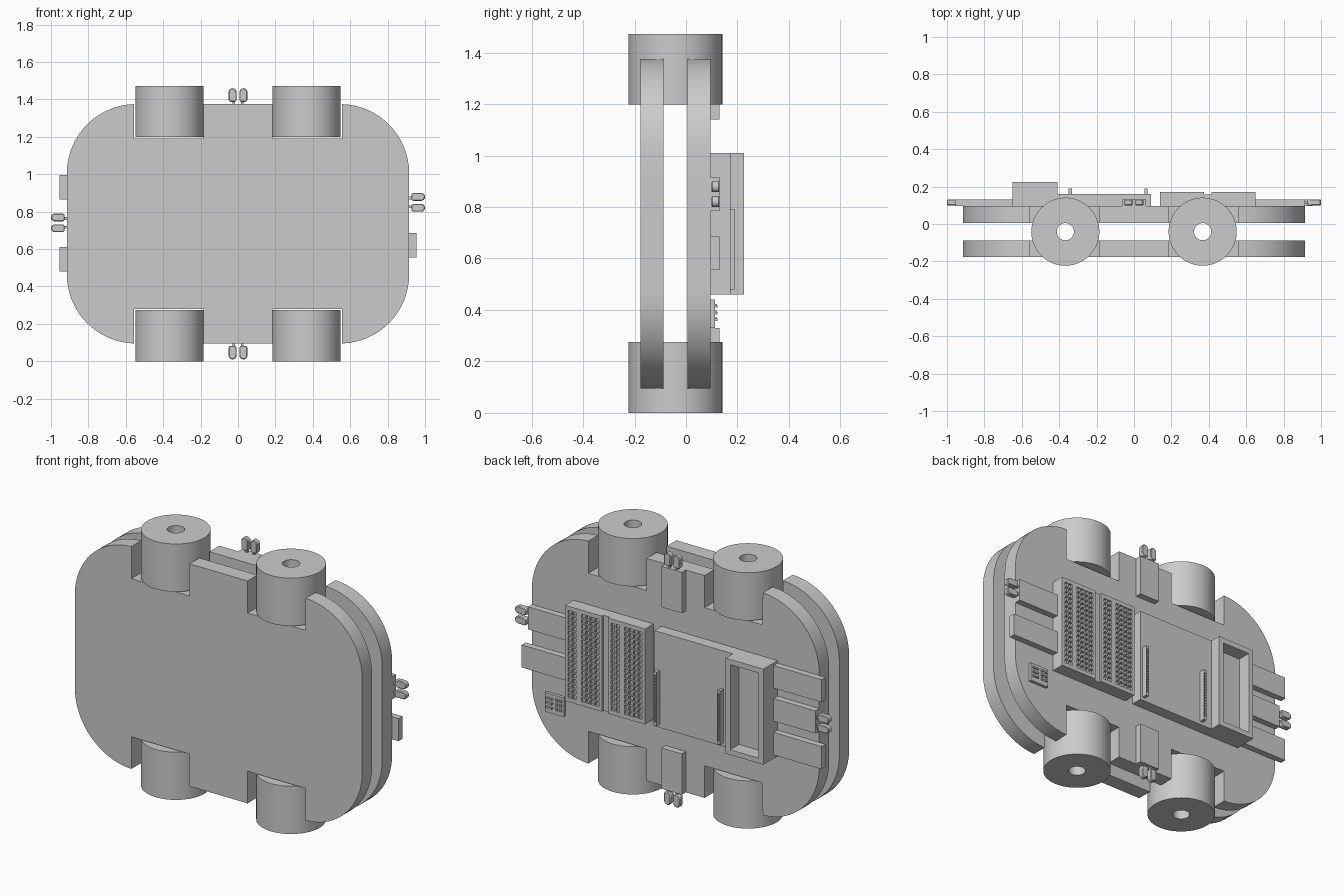
import bpy, bmesh, math
from mathutils import Vector

if "Cube" in bpy.data.objects:
    bpy.data.objects.remove(bpy.data.objects["Cube"], do_unlink=True)

grey = bpy.data.materials.new("plain_grey")
grey.use_nodes = True
grey.diffuse_color = (0.6, 0.6, 0.6, 1)
grey.node_tree.nodes["Principled BSDF"].inputs["Base Color"].default_value = (0.6, 0.6, 0.6, 1)

MID_Z = 0.735      # height of the body centre
BACK = 0.095       # rear face of the rear plate


def finish(name, bm, smooth=False, recalc=True):
    if recalc:
        bmesh.ops.recalc_face_normals(bm, faces=bm.faces)
    mesh = bpy.data.meshes.new(name)
    bm.to_mesh(mesh)
    bm.free()
    mesh.materials.append(grey)
    obj = bpy.data.objects.new(name, mesh)
    bpy.context.collection.objects.link(obj)
    if smooth:
        bpy.ops.object.select_all(action='DESELECT')
        obj.select_set(True)
        bpy.context.view_layer.objects.active = obj
        bpy.ops.object.shade_smooth_by_angle(angle=math.radians(30))
    return obj


def prism(name, outline, y0, y1, smooth=False):
    """Extrude an x-z outline from y0 to y1."""
    bm = bmesh.new()
    face = bm.faces.new([bm.verts.new((x, y0, z)) for x, z in outline])
    out = bmesh.ops.extrude_face_region(bm, geom=[face])
    moved = [g for g in out["geom"] if isinstance(g, bmesh.types.BMVert)]
    bmesh.ops.translate(bm, verts=moved, vec=(0, y1 - y0, 0))
    return finish(name, bm, smooth)


def box(name, x0, x1, y0, y1, z0, z1):
    return prism(name, [(x0, z0), (x1, z0), (x1, z1), (x0, z1)], y0, y1)


def pitted_block(name, xs, zs, skip, y0, y1, rim):
    """Block whose rear face carries a grid of small square holes."""
    bm = bmesh.new()
    grid = [[bm.verts.new((x, y1, z)) for z in zs] for x in xs]
    pits = []
    for i in range(len(xs) - 1):
        for j in range(len(zs) - 1):
            f = bm.faces.new((grid[i][j], grid[i][j + 1], grid[i + 1][j + 1], grid[i + 1][j]))
            if i not in skip and 0 < j < len(zs) - 2:
                pits.append(f)
    border = [e for e in bm.edges if e.is_boundary]
    out = bmesh.ops.extrude_edge_only(bm, edges=border)
    low = [g for g in out["geom"] if isinstance(g, bmesh.types.BMVert)]
    bmesh.ops.translate(bm, verts=low, vec=(0, y0 - y1, 0))
    bmesh.ops.recalc_face_normals(bm, faces=bm.faces)
    bm.normal_update()
    if pits[0].normal.y < 0:
        bmesh.ops.reverse_faces(bm, faces=bm.faces)
    bmesh.ops.inset_individual(bm, faces=pits, thickness=rim, depth=0)
    for f in bmesh.ops.extrude_discrete_faces(bm, faces=pits)["faces"]:
        bmesh.ops.translate(bm, verts=f.verts, vec=(0, -0.012, 0))
    return finish(name, bm, recalc=False)


# Body plates: rounded rectangles with four wheel notches
HX, HZ, R = 0.915, 0.64, 0.37
quarter = [(0.185, HZ), (0.185, 0.455), (0.555, 0.455)]
for i in range(17):
    a = math.radians(88.4 * (1 - i / 16))
    quarter.append((HX - R + R * math.cos(a), HZ - R + R * math.sin(a)))
right_half = quarter + [(x, -z) for x, z in reversed(quarter)]
outline = right_half + [(-x, z) for x, z in reversed(right_half)]
outline = [(x, z + MID_Z) for x, z in outline]
prism("front_plate", outline, -0.177, -0.088, True)
prism("rear_plate", outline, 0.005, BACK, True)


# Wheels: upright drums with an axle hole
def wheel(name, cx, z0, z1):
    bm = bmesh.new()
    c = Vector((cx, -0.041, 0))
    ring = [bm.verts.new(c + Vector((r, 0, z)))
            for r, z in ((0.046, z0), (0.182, z0), (0.182, z1), (0.046, z1))]
    edges = [bm.edges.new((ring[i], ring[(i + 1) % 4])) for i in range(4)]
    bmesh.ops.spin(bm, geom=ring + edges, cent=c, axis=(0, 0, 1),
                   angle=math.tau, steps=64, use_duplicate=False)
    bmesh.ops.remove_doubles(bm, verts=bm.verts, dist=0.0001)
    finish(name, bm, True)


for side, s in (("left", 1), ("right", -1)):
    wheel("lower_wheel_" + side, 0.367 * s, 0, 0.275)
    wheel("upper_wheel_" + side, 0.367 * s, 1.198, 1.473)
    # Tiny rivets around the upper wheel rim
    bm = bmesh.new()
    for i in range(16):
        a = math.tau * (i + 0.3 * (i % 2)) / 16
        made = bmesh.ops.create_circle(bm, cap_ends=True, radius=0.005, segments=8)["verts"]
        bmesh.ops.translate(bm, verts=made, vec=(0.367 * s + 0.168 * math.cos(a),
                                                 -0.041 + 0.168 * math.sin(a), 1.4745))
    finish("wheel_rivets_" + side, bm)


# Rear arms, some tipped with a pair of rounded contacts
def contact_pair(name, cx, cz, dx, dz):
    """Two contacts starting at (cx, cz) and pointing along (dx, dz)."""
    def place(u, v):
        return (cx + u * dx - v * dz, cz + u * dz + v * dx)
    w = 0.021
    for k, off in enumerate((-0.029, 0.029)):
        tip = [(0.064 + w * math.sin(a), off + w * math.cos(a))
               for a in (math.pi * i / 12 for i in range(13))]
        base = [(0.019, off - w), (0.012, off - w + 0.007),
                (0.012, off + w - 0.007), (0.019, off + w)]
        pad = prism(f"{name}_contact_{k + 1}", [place(u, v) for u, v in tip + base],
                    0.099, 0.131, True)
        bev = pad.modifiers.new("soft_edge", 'BEVEL')
        bev.width, bev.segments = 0.004, 1
        prism(f"{name}_stem_{k + 1}", [place(u, v + off * 0.8) for u, v in
              ((-0.01, -0.007), (0.02, -0.007), (0.02, 0.007), (-0.01, 0.007))], 0.108, 0.122)


ARM = 0.131
box("left_arm_upper", 0.65, 0.915, BACK, ARM, 0.785, 0.915)
box("left_arm_lower", 0.65, 0.955, BACK, ARM, 0.555, 0.685)
box("right_arm_upper", -0.955, -0.65, BACK, ARM, 0.865, 0.995)
box("right_arm_middle", -0.915, -0.65, BACK, ARM, 0.675, 0.805)
box("right_arm_lower", -0.955, -0.65, BACK, ARM, 0.48, 0.61)
box("top_arm", -0.065, 0.065, BACK, ARM, 1.14, 1.375)
box("bottom_arm", -0.065, 0.065, BACK, ARM, 0.095, 0.33)
contact_pair("left", 0.915, 0.85, 1, 0)
contact_pair("right", -0.915, 0.74, -1, 0)
contact_pair("top", 0, 1.375, 0, 1)
contact_pair("bottom", 0, 0.095, 0, -1)

# Pin-hole boards: two halves on a shared base
Z0, Z1 = 0.46, 1.01
box("hole_board_base", 0.14, 0.65, BACK, 0.157, Z0, Z1)
rows = [Z0] + [Z0 + 0.02 + 0.03 * i for i in range(18)] + [Z1]
for name, x0 in (("hole_board_inner", 0.14), ("hole_board_outer", 0.415)):
    inner = [x0 + 0.015 + 0.03 * i for i in range(5)]
    outer = [x0 + 0.16 + 0.03 * i for i in range(3)]
    pitted_block(name, [x0] + inner + outer + [x0 + 0.235], rows, (0, 5, 8), BACK, 0.172, 0.005)

# Controller board with two socket strips
box("controller_board", -0.41, 0.09, BACK, 0.16, Z0, Z1)
slots = [0.48 + 0.31 * i / 18 for i in range(19)]
for name, x0 in (("socket_strip_left", 0.055), ("socket_strip_right", -0.35)):
    pitted_block(name, [x0, x0 + 0.018], slots, (), 0.16, 0.19, 0.003)

# Open tray
TX0, TX1, WALL, RIM = -0.65, -0.41, 0.03, 0.225
box("tray_floor", TX0, TX1, BACK, 0.145, Z0, Z1)
box("tray_wall_right", TX0, TX0 + WALL, 0.145, RIM, Z0, Z1)
box("tray_wall_left", TX1 - WALL, TX1, 0.145, RIM, Z0, Z1)
box("tray_wall_bottom", TX0 + WALL, TX1 - WALL, 0.145, RIM, Z0, Z0 + WALL)
box("tray_wall_top", TX0 + WALL, TX1 - WALL, 0.145, RIM, Z1 - WALL, Z1)

# Small sensor module with bars and buttons
box("sensor_module", 0.70, 0.82, BACK, 0.112, 0.33, 0.44)
for i in range(3):
    z = 0.357 + 0.026 * i
    box(f"sensor_bar_{i + 1}", 0.77, 0.81, 0.112, 0.122, z, z + 0.01)
    for k in range(2):
        x = 0.712 + 0.024 * k
        box(f"sensor_button_{i + 1}_{k + 1}", x, x + 0.014, 0.112, 0.12, z, z + 0.014)
